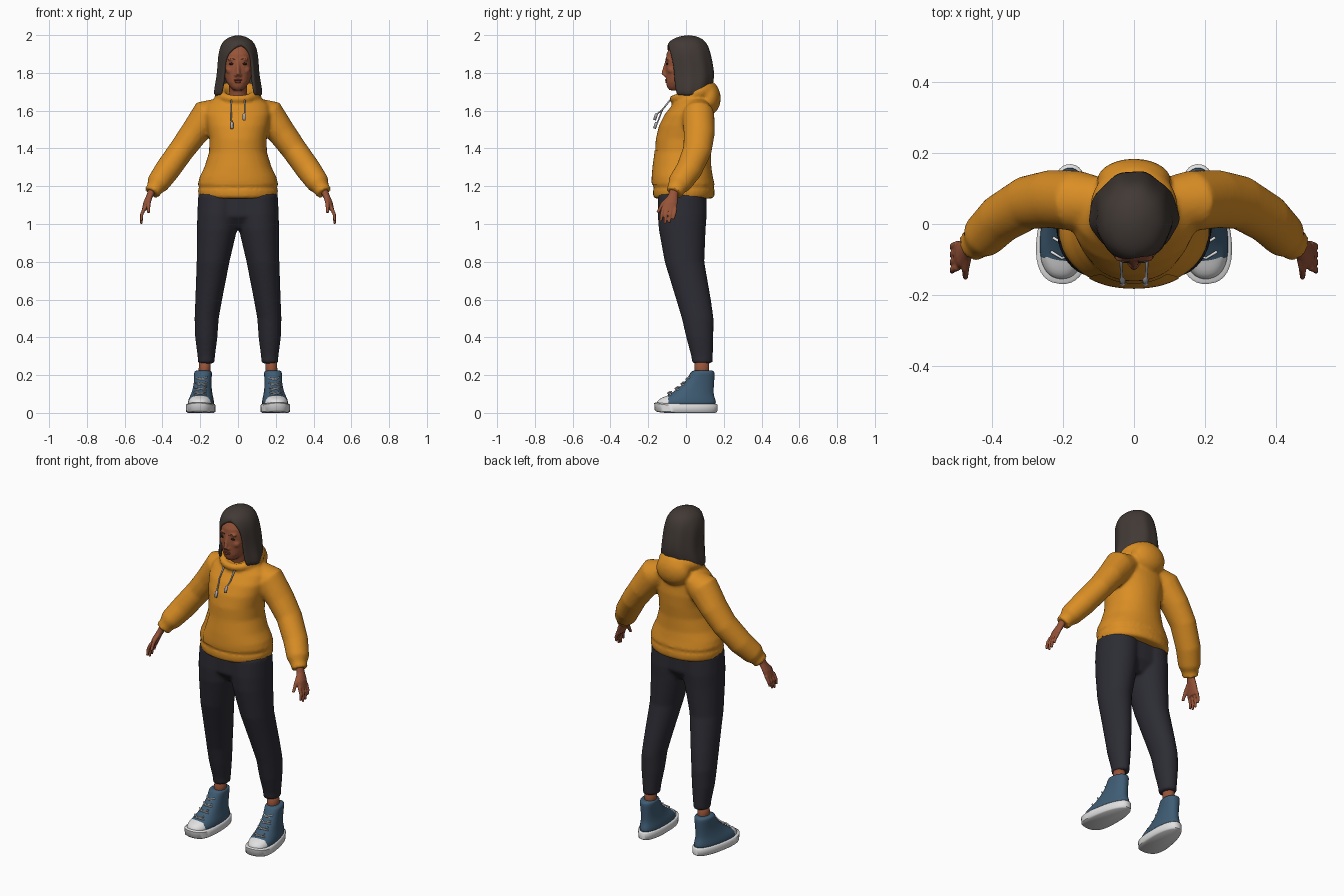
import bpy, bmesh, math
from mathutils import Vector, Matrix

cube = bpy.data.objects.get("Cube")
if cube:
    bpy.data.objects.remove(cube, do_unlink=True)


def material(name, r, g, b):
    m = bpy.data.materials.new(name)
    m.use_nodes = True
    m.diffuse_color = (r, g, b, 1)
    bsdf = m.node_tree.nodes["Principled BSDF"]
    bsdf.inputs["Base Color"].default_value = (r, g, b, 1)
    bsdf.inputs["Roughness"].default_value = 0.8
    return m


ORANGE = material("orange fabric", .70, .27, .018)
SKIN = material("brown skin", .31, .088, .04)
HAIR = material("dark hair", .053, .041, .035)
PANTS = material("charcoal fabric", .025, .025, .034)
BLUE = material("blue canvas", .05, .108, .175)
WHITE = material("white rubber", .75, .75, .75)
GREY = material("grey cord", .42, .42, .44)
LIPS = material("lips", .22, .045, .025)
EYE = material("dark eye", .02, .012, .01)


def tube(bm, pts, n=24, flat=False, p=2.0):
    """Loft through (x, y, z, r1, r2); flat keeps every ring horizontal."""
    rings = []
    for i, q in enumerate(pts):
        a, b = pts[max(i - 1, 0)], pts[min(i + 1, len(pts) - 1)]
        t = Vector((0, 0, 1)) if flat else (Vector(b[:3]) - Vector(a[:3])).normalized()
        v = Vector((0, 1, 0))
        v = (v - t * v.dot(t)).normalized()
        u = v.cross(t)
        ring = []
        for k in range(n):
            c, s = math.cos(math.tau * k / n), math.sin(math.tau * k / n)
            c, s = (math.copysign(abs(w) ** (2 / p), w) for w in (c, s))
            ring.append(bm.verts.new(Vector(q[:3]) + u * c * q[3] + v * s * q[4]))
        rings.append(ring)
    for a, b in zip(rings, rings[1:]):
        for k in range(n):
            bm.faces.new((a[k], a[k - 1], b[k - 1], b[k]))
    bm.faces.new(rings[0])
    bm.faces.new(rings[-1])


def ball(bm, loc, size, seg=16):
    m = Matrix.Translation(loc) @ Matrix.Diagonal((*size, 1))
    bmesh.ops.create_uvsphere(bm, u_segments=seg, v_segments=seg // 2, radius=1, matrix=m)


def finish(bm, name, mats, voxel=0, smooth=0, subsurf=0, recalc=True):
    if recalc:
        bmesh.ops.recalc_face_normals(bm, faces=bm.faces)
    for f in bm.faces:
        f.smooth = True
    me = bpy.data.meshes.new(name)
    bm.to_mesh(me)
    bm.free()
    for m in mats:
        me.materials.append(m)
    ob = bpy.data.objects.new(name, me)
    bpy.context.collection.objects.link(ob)
    if voxel:
        r = ob.modifiers.new("blend", 'REMESH')
        r.mode, r.voxel_size, r.use_smooth_shade = 'VOXEL', voxel, True
    if smooth:
        s = ob.modifiers.new("soften", 'SMOOTH')
        s.factor, s.iterations = .5, smooth
    if subsurf:
        ob.modifiers.new("round", 'SUBSURF').levels = subsurf
        ob.modifiers["round"].render_levels = subsurf
    return ob


# Hoodie: torso, sleeves, collar roll and fallen hood blended together
bm = bmesh.new()
torso = [(1.135, .195, .15, -.012), (1.145, .208, .162, -.012), (1.18, .212, .163, -.012),
         (1.193, .203, .156, -.012), (1.21, .213, .165, -.014), (1.25, .203, .16, -.018),
         (1.30, .178, .154, -.02), (1.38, .153, .148, -.015), (1.45, .152, .15, -.01),
         (1.52, .165, .143, 0), (1.58, .175, .125, .012), (1.63, .165, .098, .025),
         (1.67, .12, .075, .03), (1.685, .06, .05, .03)]
tube(bm, [(0, cy, z, rx, ry) for z, rx, ry, cy in torso], 40, True, 2.15)
for s in (1, -1):
    arm = [(.09, .06, 1.61, .06, .07), (.16, .065, 1.578, .088, .085), (.235, .07, 1.478, .074, .082),
           (.30, .06, 1.39, .068, .076), (.375, .015, 1.285, .067, .07), (.425, -.035, 1.215, .06, .063),
           (.44, -.05, 1.19, .044, .048), (.456, -.062, 1.165, .043, .046)]
    tube(bm, [(s * x, y, z, a, b) for x, y, z, a, b in arm])
for k in range(48):
    t = math.tau * k / 48
    back = (1 - math.cos(t)) / 2
    r = .02 + .024 * back
    ball(bm, (.092 * math.sin(t), -.068 + .193 * back, 1.662 + .05 * back), (r, r, r))
ball(bm, (0, .122, 1.665), (.105, .062, .088), 24)
hoodie = finish(bm, "hoodie", [ORANGE], .01, 3)

# Front pocket laid over the hoodie
bm = bmesh.new()
bmesh.ops.create_grid(bm, x_segments=20, y_segments=14, size=1)
for v in bm.verts:
    h = (v.co.y + 1) / 2
    v.co = Vector((v.co.x * (.125 - .05 * max(0, h - .3)), -.4, 1.21 + .18 * h))
for f in bm.faces:
    if f.normal.y > 0:
        f.normal_flip()
pocket = finish(bm, "front_pocket", [ORANGE], recalc=False)
w = pocket.modifiers.new("lay", 'SHRINKWRAP')
w.target, w.wrap_method, w.use_project_y = hoodie, 'PROJECT', True
w.use_positive_direction, w.use_negative_direction, w.offset = True, False, .004

# Trousers: two legs and hips blended together
bm = bmesh.new()
leg = [(.10, -.02, 1.16, .11, .128), (.107, -.02, 1.05, .109, .13), (.111, -.02, .97, .106, .124),
       (.132, -.008, .8, .087, .105), (.155, .04, .6, .071, .092), (.166, .062, .5, .064, .084),
       (.168, .073, .4, .059, .072), (.168, .085, .3, .046, .057), (.168, .086, .262, .044, .054)]
for s in (1, -1):
    tube(bm, [(s * x, y, z, a, b) for x, y, z, a, b in leg], 28, True)
tube(bm, [(0, -.02, 1.16, .195, .12), (0, -.02, 1.04, .18, .118), (0, -.015, .975, .08, .07)], 32, True, 2.4)
finish(bm, "trousers", [PANTS], .01, 3)

# Head with nose, chin and neck
bm = bmesh.new()
head = [(1.708, .025, .03, -.058), (1.725, .042, .05, -.05), (1.75, .06, .076, -.03),
        (1.78, .071, .097, -.01), (1.82, .078, .109, 0), (1.86, .081, .113, .005),
        (1.90, .081, .113, .01), (1.94, .07, .097, .014), (1.965, .045, .06, .015)]
tube(bm, [(0, cy, z, rx, ry) for z, rx, ry, cy in head], 36, True, 2.2)
tube(bm, [(0, -.098, 1.865, .009, .012), (0, -.112, 1.82, .01, .012), (0, -.12, 1.79, .013, .012)], 12)
tube(bm, [(0, .03, 1.6, .055, .055), (0, .01, 1.68, .047, .048), (0, 0, 1.76, .047, .055)], 24, True)
for s in (1, -1):
    ball(bm, (s * .011, -.109, 1.787), (.009, .011, .008))
    ball(bm, (s * .032, -.096, 1.872), (.024, .012, .008))
    ball(bm, (s * .04, -.073, 1.815), (.026, .026, .024))
finish(bm, "head", [SKIN], .006, 2)

# Facial details
bm = bmesh.new()
ball(bm, (0, -.104, 1.762), (.022, .007, .005))
ball(bm, (0, -.103, 1.752), (.018, .007, .006))
finish(bm, "lips", [LIPS])
for s, side in ((1, "left"), (-1, "right")):
    bm = bmesh.new()
    ball(bm, (s * .033, -.099, 1.848), (.015, .006, .006))
    finish(bm, side + "_eye", [EYE])
    bm = bmesh.new()
    tube(bm, [(s * x, y, z, .003, .004) for x, y, z in
              ((.014, -.106, 1.87), (.033, -.105, 1.877), (.052, -.093, 1.87))], 8, True)
    finish(bm, side + "_eyebrow", [HAIR])

# Bobbed hair: an open shell parted around the face
bm = bmesh.new()
locks = [(2.0, .001, .001, .012, 0, 0), (1.994, .036, .045, .012, 0, 0), (1.978, .068, .083, .008, .01, .01),
         (1.955, .088, .106, .006, .02, .02), (1.925, .1, .117, .008, -.03, .052),
         (1.89, .106, .122, .012, -.06, .07), (1.84, .109, .125, .02, -.075, .077),
         (1.78, .113, .126, .026, -.08, .08), (1.73, .124, .116, .026, -.085, .083),
         (1.68, .13, .1, .02, -.097, .092)]
n, rows = 48, []
for z, rx, ry, cy, xl, xr in locks:
    a, b = math.asin(xr / rx), math.tau + math.asin(xl / rx)
    row = []
    for i in range(n + 1):
        t = a + (b - a) * i / n
        wave = 1 + .018 * math.sin(9 * t + 1) * min(1, (2 - z) * 8)
        row.append(bm.verts.new((rx * wave * math.sin(t), cy - ry * wave * math.cos(t), z)))
    rows.append(row)
for a, b in zip(rows, rows[1:]):
    for i in range(n):
        bm.faces.new((a[i], b[i], b[i + 1], a[i + 1]))
bmesh.ops.remove_doubles(bm, verts=bm.verts, dist=.001)
bmesh.ops.remove_doubles(bm, verts=[v for v in bm.verts if v.co.z > 1.999], dist=.01)
hair = finish(bm, "hair", [HAIR], recalc=False)
solid = hair.modifiers.new("thickness", 'SOLIDIFY')
solid.thickness, solid.offset = .018, -1
hair.modifiers.new("round", 'SUBSURF').levels = 1

for s, side in ((1, "left"), (-1, "right")):
    # Drawstring with a thicker tip
    end = 1.55 if s > 0 else 1.505
    bm = bmesh.new()
    x = s * .036
    tube(bm, [(x, -.085, 1.655, .005, .005), (x, -.125, 1.605, .004, .004),
              (x * .95, -.15, end + .035, .004, .004), (x * .9, -.157, end + .03, .008, .008),
              (x * .9, -.167, end, .008, .008)], 10)
    finish(bm, side + "_drawstring", [GREY])

    # Hand: palm, four fingers and thumb blended together
    bm = bmesh.new()
    tube(bm, [(s * x, y, z, a, b) for x, y, z, a, b in
              ((.448, -.055, 1.2, .022, .026), (.464, -.068, 1.155, .02, .026),
               (.483, -.082, 1.115, .018, .038), (.497, -.09, 1.072, .013, .04))], 16, True)
    for k, tip in enumerate((1.015, 1.0, 1.005, 1.025)):
        y = -.122 + .022 * k
        tube(bm, [(s * .495, y, 1.085, .01, .01), (s * .51, y - .006, 1.05, .009, .0095),
                  (s * .512, y - .012, tip, .007, .007)], 10)
    tube(bm, [(s * .468, -.085, 1.14, .014, .014), (s * .474, -.125, 1.105, .011, .011),
              (s * .474, -.15, 1.06, .008, .008)], 10)
    finish(bm, side + "_hand", [SKIN], .004, 2)

    # Ankle
    bm = bmesh.new()
    tube(bm, [(s * .178, .085, .16, .032, .04), (s * .175, .083, .3, .031, .037)], 20, True)
    finish(bm, side + "_ankle", [SKIN])

    # High-top shoe, built straight and then turned outward
    place = Matrix.Translation((s * .193, 0, 0)) @ Matrix.Rotation(s * .1, 4, 'Z')

    def shape(bm):
        for v in bm.verts:
            v.co.x *= 1 - 1.2 * v.co.y
            v.co.z += 1.5 * max(0, -v.co.y - .09) ** 2
        bmesh.ops.transform(bm, matrix=place, verts=bm.verts)

    upper = [(.03, 0, .069, .163), (.06, .003, .066, .157), (.078, .012, .063, .142),
             (.095, .028, .058, .12), (.12, .046, .053, .101), (.15, .065, .05, .084),
             (.18, .079, .05, .072), (.215, .089, .053, .064), (.226, .09, .049, .058)]
    bm = bmesh.new()
    tube(bm, [(0, cy, z, rx, ry) for z, cy, rx, ry in upper], 32, True, 2.3)
    bmesh.ops.bisect_plane(bm, geom=bm.verts[:] + bm.edges[:] + bm.faces[:],
                           plane_co=(0, -.1, 0), plane_no=(0, 1, 0))
    for f in bm.faces:
        f.material_index = int(f.calc_center_median().y < -.1)
    shape(bm)
    finish(bm, side + "_shoe_upper", [BLUE, WHITE], subsurf=1)

    bm = bmesh.new()
    tube(bm, [(0, 0, z, rx, ry) for z, rx, ry in
              ((0, .066, .157), (.006, .073, .166), (.042, .074, .169), (.048, .068, .163))], 40, True, 2.4)
    shape(bm)
    finish(bm, side + "_shoe_sole", [WHITE]).data.set_sharp_from_angle(angle=math.radians(50))

    # Criss-cross laces
    bm = bmesh.new()
    for z, front in ((.1, -.094), (.125, -.054), (.15, -.023), (.175, .003)):
        for d in (1, -1):
            tube(bm, [(-.03, front + .013, z - d * .009, .004, .004), (0, front - .003, z + .004, .004, .004),
                      (.03, front + .013, z + d * .009 + .004, .004, .004)], 8)
    shape(bm)
    finish(bm, side + "_laces", [WHITE])
